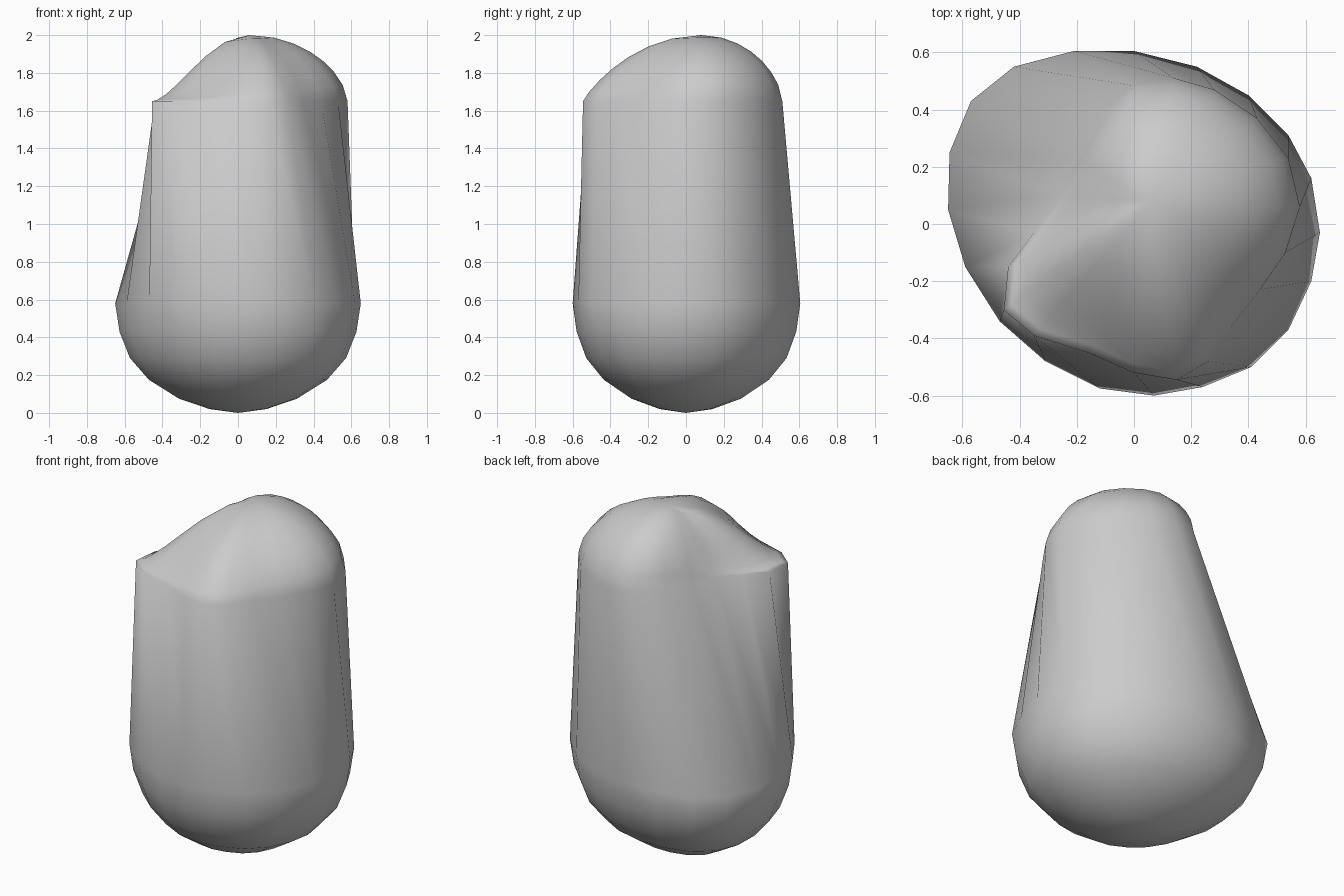
import bpy, bmesh

if "Cube" in bpy.data.objects:
    bpy.data.objects.remove(bpy.data.objects["Cube"])

# Widest ring (x, y) at the top of the rounded base, clockwise from the back
belly = [(-.21, .605), (0, .605), (.22, .55), (.40, .45), (.54, .31), (.62, .16), (.65, -.03),
         (.62, -.20), (.54, -.37), (.41, -.50), (.24, -.57), (.07, -.60), (-.12, -.575),
         (-.31, -.48), (-.47, -.34), (-.59, -.15), (-.65, .05), (-.645, .25), (-.57, .43),
         (-.42, .55)]
# Shoulder ring (x, y, steepness of the crown above it): lobed, cut away at the back left
rim = [(-.01, .485, .6), (.14, .51, .6), (.28, .47, .6), (.43, .37, .6), (.54, .23, .6),
       (.58, .06, .6), (.53, -.10, .65), (.44, -.23, .7), (.34, -.36, .8), (.26, -.48, .85),
       (.15, -.545, .85), (0, -.52, .95), (-.16, -.45, 1.2), (-.35, -.39, 1.5),
       (-.455, -.30, 1.7), (-.44, -.15, 1.7), (-.35, -.03, 1.5), (-.26, .10, 1.1),
       (-.20, .23, .7), (-.12, .37, .6)]
apex = (.06, .08)
z_rim, z_top = 1.65, 2.0

# Rounded base: the belly ring shrinks towards the bottom
rings = []
for s, z in [(.23, .02), (.48, .075), (.725, .175), (.88, .29), (.965, .43), (1, .58)]:
    rings.append([(x * s, y * s, z) for x, y in belly])

# Crown: the shoulder ring shrinks towards the apex while rising
for f in (1, .95, .86, .75, .62, .45, .25):
    rings.append([(apex[0] + (x - apex[0]) * f, apex[1] + (y - apex[1]) * f,
                   z_rim + (z_top - z_rim) * (1 - f * f) ** q) for x, y, q in rim])

# Skin the rings and close both ends with fans
bm = bmesh.new()
loops = [[bm.verts.new(p) for p in ring] for ring in rings]
n = len(belly)
bottom = bm.verts.new((0, 0, 0))
top = bm.verts.new((*apex, z_top))
for i in range(n):
    j = (i + 1) % n
    for a, b in zip(loops, loops[1:]):
        bm.faces.new((a[i], a[j], b[j], b[i]))
    bm.faces.new((bottom, loops[0][j], loops[0][i]))
    bm.faces.new((top, loops[-1][i], loops[-1][j]))
bmesh.ops.recalc_face_normals(bm, faces=bm.faces)
for face in bm.faces:
    face.smooth = True

mesh = bpy.data.meshes.new("lumpy_body")
bm.to_mesh(mesh)
bm.free()
bpy.context.collection.objects.link(bpy.data.objects.new("lumpy_body", mesh))
